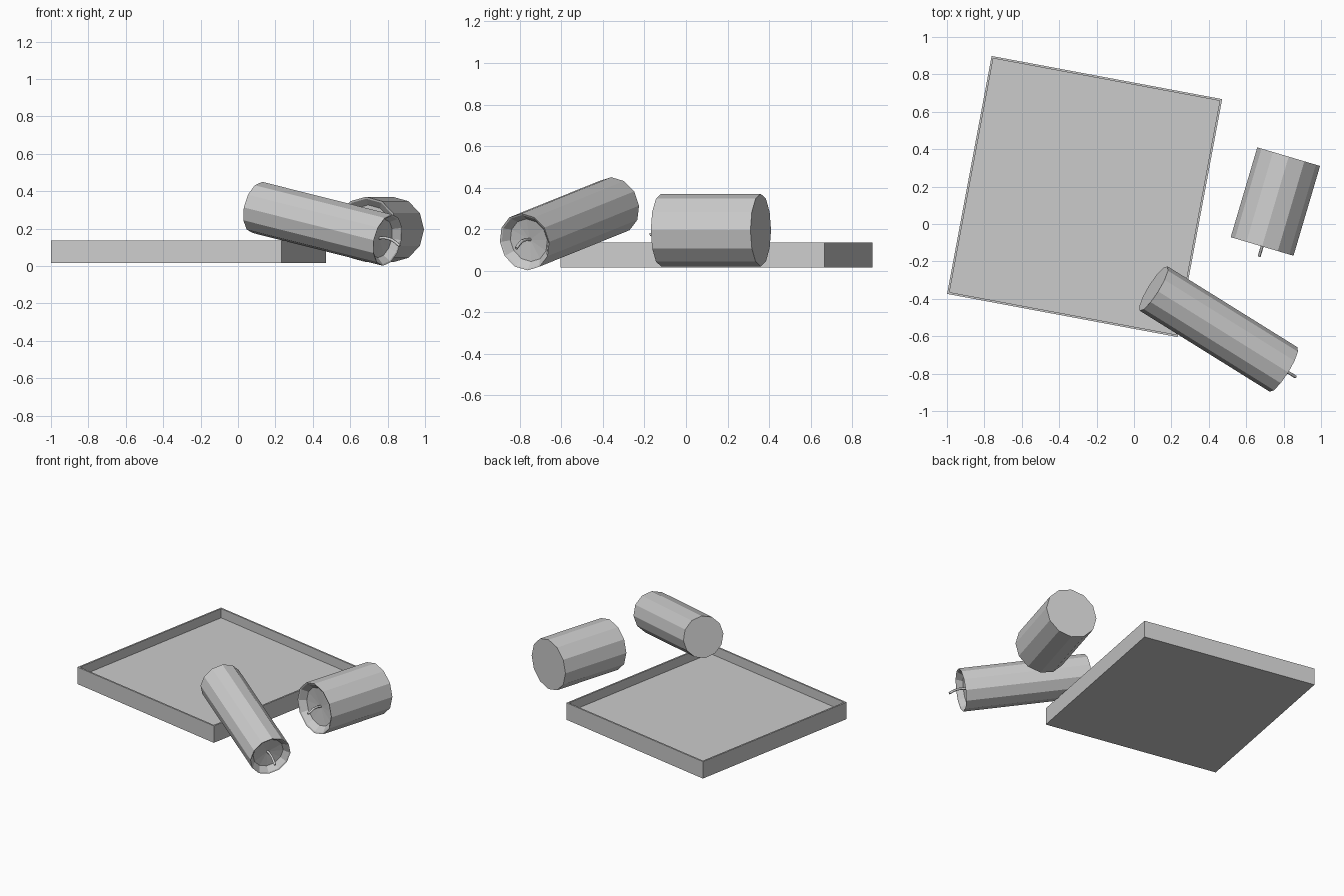
import bpy, bmesh, math
from mathutils import Vector, Matrix

if "Cube" in bpy.data.objects:
    bpy.data.objects.remove(bpy.data.objects["Cube"])


def finish(name, bm, matrix):
    bmesh.ops.recalc_face_normals(bm, faces=bm.faces)
    mesh = bpy.data.meshes.new(name)
    bm.to_mesh(mesh)
    bm.free()
    obj = bpy.data.objects.new(name, mesh)
    obj.matrix_world = matrix
    bpy.context.collection.objects.link(obj)
    return obj


def frame(origin, axis):
    """Local z along the axis, local y as close to world up as possible."""
    z = axis.normalized()
    x = Vector((0, 0, 1)).cross(z) * -1
    x.normalize()
    y = z.cross(x)
    if y.z < 0:
        x, y = -x, -y
    m = Matrix((x, y, z)).transposed().to_4x4()
    m.translation = origin
    return m


def candle(name, back, front, r, wick_points, sides=12):
    back, front = Vector(back), Vector(front)
    m = frame(back, front - back)
    length = (front - back).length

    # Body: closed back, sloping rim and dished wax around the wick
    bm = bmesh.new()
    profile = [(r, 0), (r, length), (r * 0.94, length - 0.004),
               (r * 0.75, length - 0.04)]
    rings = []
    for rad, z in profile:
        rings.append([bm.verts.new((rad * math.cos(2 * math.pi * i / sides),
                                    rad * math.sin(2 * math.pi * i / sides), z))
                      for i in range(sides)])
    for a, b in zip(rings, rings[1:]):
        for i in range(sides):
            j = (i + 1) % sides
            bm.faces.new((a[i], a[j], b[j], b[i]))
    bm.faces.new(rings[0][::-1])
    centre = bm.verts.new((0, 0, length - 0.052))
    for i in range(sides):
        bm.faces.new((rings[-1][i], rings[-1][(i + 1) % sides], centre))
    finish(name + "_body", bm, m)

    # Wick: bent round cord, offsets are (droop, distance past the rim)
    curve = bpy.data.curves.new(name + "_wick", 'CURVE')
    curve.dimensions = '3D'
    curve.bevel_depth = 0.008
    curve.bevel_resolution = 1
    curve.use_fill_caps = True
    spline = curve.splines.new('POLY')
    spline.points.add(len(wick_points) - 1)
    for p, (y, z) in zip(spline.points, wick_points):
        p.co = (0, y, length + z, 1)
    obj = bpy.data.objects.new(name + "_wick", curve)
    obj.matrix_world = m
    bpy.context.collection.objects.link(obj)


# Tray: square box with thin walls and a raised floor
bm = bmesh.new()
bmesh.ops.create_cube(bm, size=1)
bmesh.ops.scale(bm, vec=(1.254, 1.294, 0.12), verts=bm.verts)
bm.normal_update()
top = max(bm.faces, key=lambda f: f.calc_center_median().z)
bmesh.ops.inset_region(bm, faces=[top], thickness=0.016)
floor = bmesh.ops.extrude_discrete_faces(bm, faces=[top])["faces"][0]
bmesh.ops.translate(bm, vec=(0, 0, -0.065), verts=floor.verts)
finish("tray", bm, Matrix.Translation((-0.264, 0.147, 0.075))
       @ Matrix.Rotation(math.radians(-10.6), 4, 'Z'))

# Short wide candle lying beside the tray
candle("wide_candle", (0.827, 0.36, 0.195), (0.685, -0.12, 0.195), 0.175,
       [(0, -0.055), (0.004, -0.02), (0, 0.01), (-0.015, 0.035), (-0.022, 0.055)])

# Tall candle leaning on the tray corner
candle("tall_candle", (0.105, -0.345, 0.313), (0.80, -0.778, 0.138), 0.14,
       [(0, -0.055), (0.009, -0.02), (0.009, 0.02), (0, 0.05), (-0.014, 0.08)])
